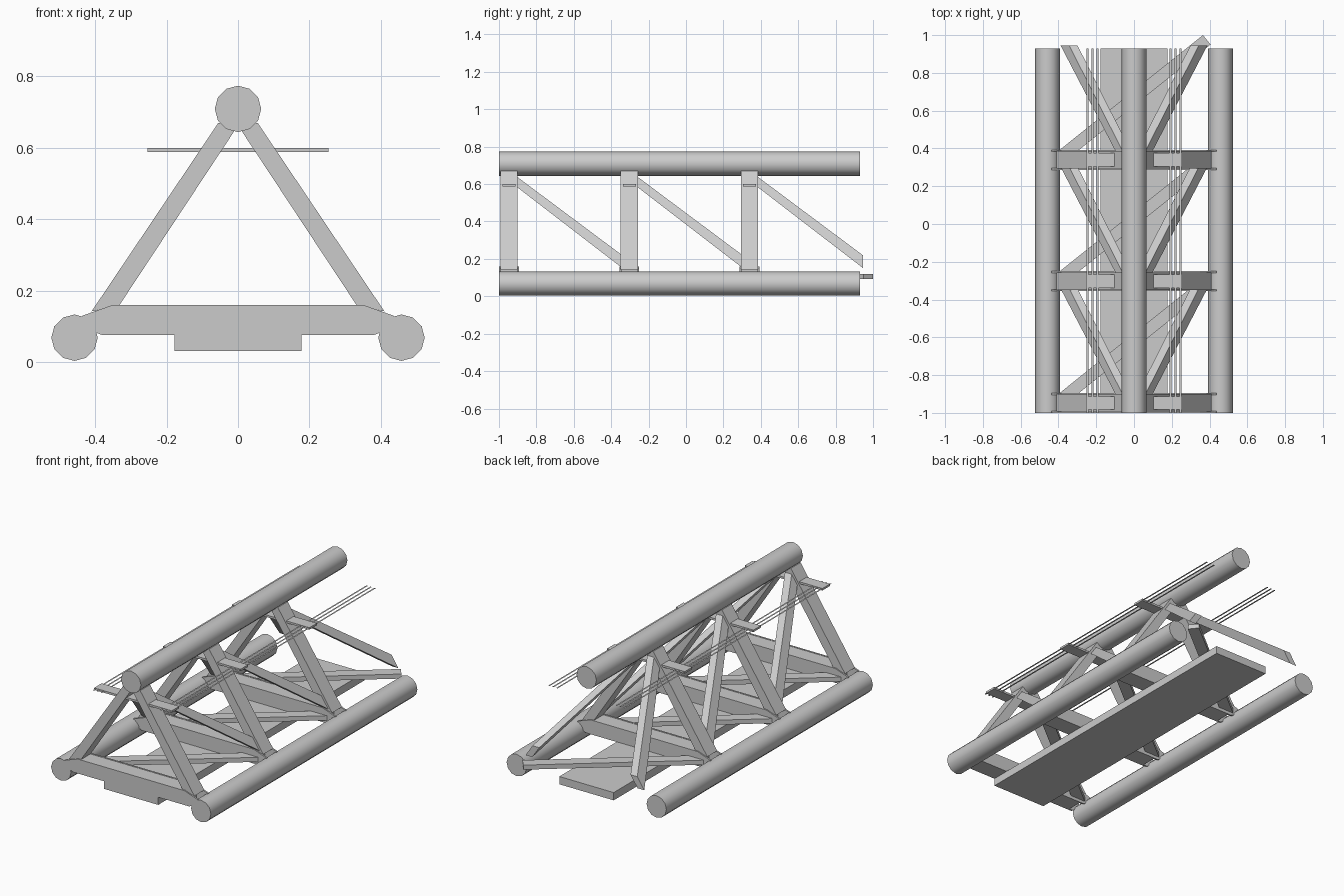
import bpy
import bmesh
from mathutils import Vector

cube = bpy.data.objects.get("Cube")
if cube:
    bpy.data.objects.remove(cube, do_unlink=True)

steel = bpy.data.materials.new("grey steel")
steel.use_nodes = True
GREY = (0.6, 0.6, 0.6, 1)
steel.diffuse_color = GREY
steel.node_tree.nodes["Principled BSDF"].inputs["Base Color"].default_value = GREY

FRONT, BACK = -1.0, 0.93
BAYS = [-0.947, -0.303, 0.34]      # centre of each triangular frame


def finish(name, bm):
    bmesh.ops.recalc_face_normals(bm, faces=bm.faces)
    mesh = bpy.data.meshes.new(name)
    bm.to_mesh(mesh)
    bm.free()
    mesh.materials.append(steel)
    obj = bpy.data.objects.new(name, mesh)
    bpy.context.collection.objects.link(obj)
    return obj


def loft(name, start, end):
    """Solid between two matching rings of points."""
    bm = bmesh.new()
    a = [bm.verts.new(p) for p in start]
    b = [bm.verts.new(p) for p in end]
    bm.faces.new(a)
    bm.faces.new(b)
    for i in range(len(a)):
        j = (i + 1) % len(a)
        bm.faces.new((a[i], a[j], b[j], b[i]))
    return finish(name, bm)


def extrude(name, profile, y0, y1):
    """Profile in x and z, extruded along y."""
    return loft(name, [(x, y0, z) for x, z in profile], [(x, y1, z) for x, z in profile])


def box(name, x0, x1, y0, y1, z0, z1):
    return extrude(name, [(x0, z0), (x1, z0), (x1, z1), (x0, z1)], y0, y1)


def tube(name, x, z):
    bpy.ops.mesh.primitive_cylinder_add(
        vertices=12, radius=0.065, depth=BACK - FRONT,
        location=(x, (FRONT + BACK) / 2, z), rotation=(1.5708, 0, 0))
    obj = bpy.context.object
    obj.name = name
    obj.data.materials.append(steel)
    bpy.ops.object.shade_smooth_by_angle()


# Main chords and walkway
tube("top_chord", 0, 0.709)
tube("left_bottom_chord", 0.458, 0.068)
tube("right_bottom_chord", -0.458, 0.068)
box("walkway_plate", -0.178, 0.178, FRONT, BACK, 0.03, 0.076)

half_gusset = [(0.38, 0.075), (0.44, 0.10), (0.435, 0.13), (0.35, 0.16)]
gusset = half_gusset + [(-x, z) for x, z in reversed(half_gusset)]


def side_brace_section(s, y, z0, z1):
    """Sheared section whose outer face follows the frame slope."""
    def outer(z):
        return 0.39 - (z - 0.15) * 0.676
    pts = [(outer(z0), z0), (outer(z1), z1), (outer(z1) - 0.044, z1), (outer(z0) - 0.044, z0)]
    return [(s * x, y, z) for x, z in pts]


for n, y in enumerate(BAYS, 1):
    # Cross beam with thin gussets front and back
    box(f"cross_beam_{n}", -0.36, 0.36, y - 0.045, y + 0.045, 0.075, 0.158)
    for end, offset in (("front", -0.053), ("back", 0.043)):
        extrude(f"gusset_{end}_{n}", gusset, y + offset, y + offset + 0.01)

    # Cable bracket through the frame
    box(f"cable_bracket_{n}", -0.254, 0.254, y - 0.035, y + 0.035, 0.588, 0.6)

    for side, s in (("left", 1), ("right", -1)):
        # Sloping leg of the frame
        leg = [(0.41, 0.142), (0.055, 0.67), (-0.005, 0.67), (0.335, 0.155)]
        extrude(f"{side}_leg_{n}", [(s * x, z) for x, z in leg], y - 0.046, y + 0.046)
        # Diagonal brace in the sloping side
        loft(f"{side}_side_brace_{n}",
             side_brace_section(s, y + 0.042, 0.585, 0.64),
             side_brace_section(s, y + 0.605, 0.152, 0.22))

    # Flat diagonal brace in the floor
    a, b = Vector((-0.37, y + 0.03, 0.093)), Vector((0.385, y + 0.635, 0.093))
    d = (b - a).normalized()
    w = Vector((-d.y, d.x, 0)) * 0.032
    ring = [a - w, b - w, b + w, a + w]
    loft(f"floor_brace_{n}", ring, [p + Vector((0, 0, 0.027)) for p in ring])

# Flat cables resting in the brackets
for side, s in (("left", 1), ("right", -1)):
    for k in range(3):
        x = s * (0.194 + 0.026 * k)
        bm = bmesh.new()
        bm.faces.new([bm.verts.new((x + dx, y, 0.594)) for dx, y in
                      ((-0.005, FRONT), (0.005, FRONT), (0.005, BACK), (-0.005, BACK))])
        finish(f"{side}_cable_{k + 1}", bm)
